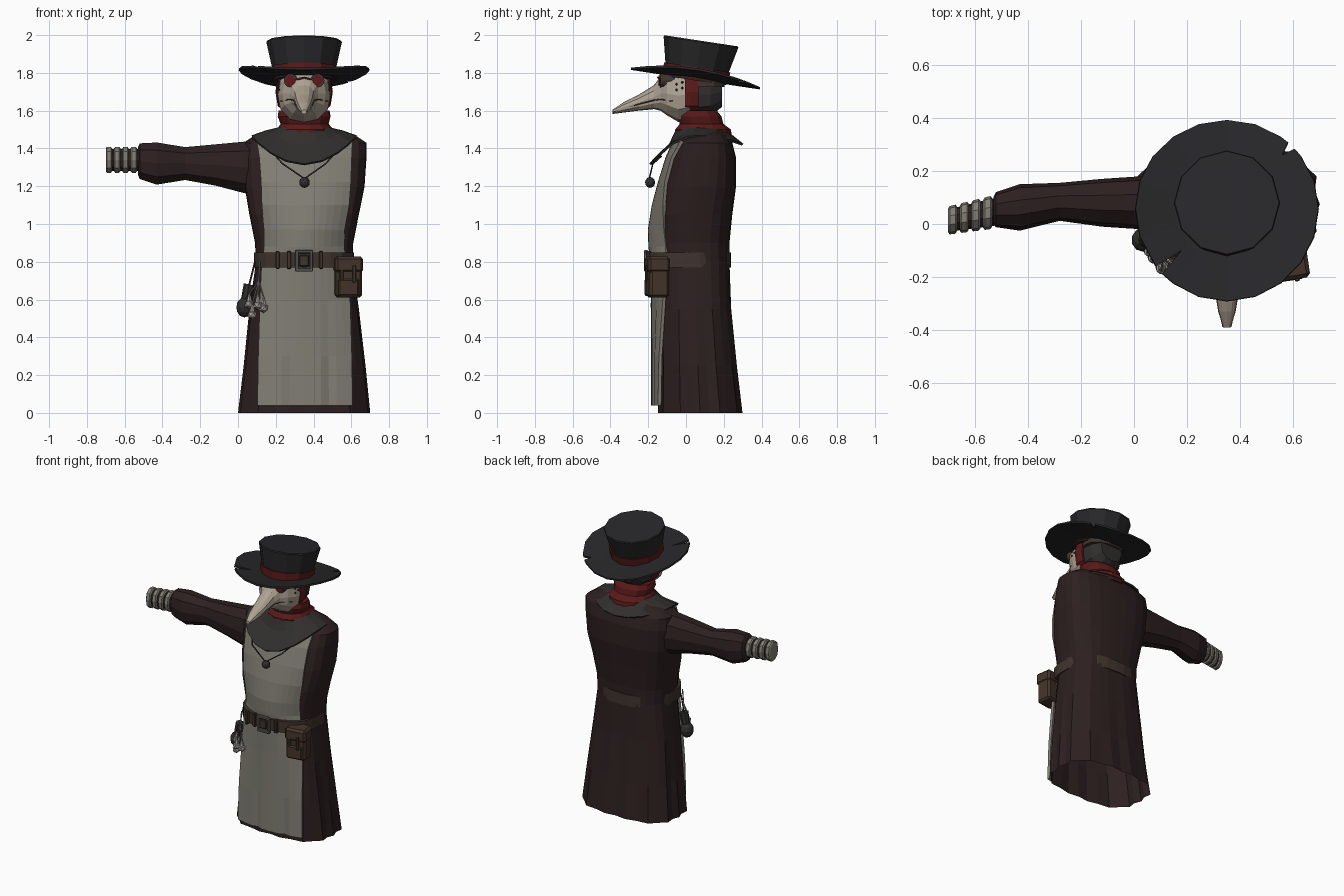
import bpy, bmesh
from math import sin, cos, pi, radians
from mathutils import Matrix, Vector

if "Cube" in bpy.data.objects:
    bpy.data.objects.remove(bpy.data.objects["Cube"])

CX = 0.35  # the body stands off-centre because only one arm is present


def mat(name, r, g, b):
    m = bpy.data.materials.new(name)
    m.diffuse_color = (r, g, b, 1)
    m.use_nodes = True
    m.node_tree.nodes["Principled BSDF"].inputs["Base Color"].default_value = m.diffuse_color
    return m


COAT = mat("coat_cloth", .026, .014, .014)
APRON = mat("apron_cloth", .22, .21, .175)
BONE = mat("mask_leather", .42, .36, .29)
RED = mat("red_cloth", .10, .010, .010)
LENS = mat("red_glass", .13, .008, .010)
HAT = mat("hat_felt", .021, .020, .022)
DARK = mat("dark_cloth", .030, .027, .026)
BELT = mat("belt_leather", .050, .034, .027)
POUCH = mat("pouch_leather", .058, .034, .023)
METAL = mat("dull_metal", .13, .12, .11)
GARLIC = mat("pale_bulb", .36, .33, .30)


def finish(name, bm, material):
    me = bpy.data.meshes.new(name)
    bmesh.ops.recalc_face_normals(bm, faces=bm.faces)
    bm.to_mesh(me)
    bm.free()
    ob = bpy.data.objects.new(name, me)
    bpy.context.collection.objects.link(ob)
    me.materials.append(material)
    return ob


def ring(axis, t, box, n=12, p=2.4):
    """Rounded section inside box (a0, a1, b0, b1), at t along the axis."""
    a0, a1, b0, b1 = box
    pts = []
    for i in range(n):
        c, s = cos(2 * pi * i / n), sin(2 * pi * i / n)
        k = (abs(c) ** p + abs(s) ** p) ** (-1 / p)
        a = (a0 + a1) / 2 + (a1 - a0) / 2 * c * k
        b = (b0 + b1) / 2 + (b1 - b0) / 2 * s * k
        pts.append({"x": (t, a, b), "y": (a, t, b), "z": (a, b, t)}[axis])
    return pts


def loft(name, rings, material, caps=(True, True), closed=True, thick=0):
    bm = bmesh.new()
    rows = [[bm.verts.new(p) for p in r] for r in rings]
    n = len(rows[0])
    for lo, hi in zip(rows, rows[1:]):
        for i in range(n if closed else n - 1):
            j = (i + 1) % n
            bm.faces.new((lo[i], lo[j], hi[j], hi[i]))
    for want, row in zip(caps, (rows[0], rows[-1])):
        if want and closed:
            bm.faces.new(row)
    ob = finish(name, bm, material)
    if thick:
        mod = ob.modifiers.new("thickness", "SOLIDIFY")
        mod.thickness, mod.offset = thick, 0
    return ob


def box(name, loc, size, material, bevel=.01, turn=0):
    bm = bmesh.new()
    bmesh.ops.create_cube(bm, size=1, matrix=Matrix.Diagonal((*size, 1)))
    if bevel:
        bmesh.ops.bevel(bm, geom=bm.edges[:], offset=bevel, segments=1, affect="EDGES")
    ob = finish(name, bm, material)
    ob.location, ob.rotation_euler.z = loc, turn
    return ob


def ball(name, loc, size, material, sub=1):
    bm = bmesh.new()
    bmesh.ops.create_icosphere(bm, subdivisions=sub, radius=1, matrix=Matrix.Diagonal((*size, 1)))
    ob = finish(name, bm, material)
    ob.location = loc
    return ob


def cone(name, a, b, r1, r2, material, n=12):
    a, b = Vector(a), Vector(b)
    bm = bmesh.new()
    bmesh.ops.create_cone(bm, cap_ends=True, segments=n, radius1=r1, radius2=r2, depth=(b - a).length)
    ob = finish(name, bm, material)
    ob.location = (a + b) / 2
    ob.rotation_mode = "QUATERNION"
    ob.rotation_quaternion = (b - a).to_track_quat("Z", "Y")
    return ob


def cord(name, pts, material, r=.005):
    cu = bpy.data.curves.new(name, "CURVE")
    cu.dimensions, cu.bevel_depth, cu.bevel_resolution = "3D", r, 0
    sp = cu.splines.new("POLY")
    sp.points.add(len(pts) - 1)
    for q, p in zip(sp.points, pts):
        q.co = (*p, 1)
    ob = bpy.data.objects.new(name, cu)
    bpy.context.collection.objects.link(ob)
    cu.materials.append(material)
    return ob


# Coat: open at the hem, with pleats fading towards the waist
rings = []
for z, *b in [(0, 0, .70, -.15, .30), (.25, .03, .675, -.145, .27), (.55, .06, .64, -.14, .24),
              (.8, .095, .605, -.14, .23), (.9, .09, .61, -.15, .23), (1.05, .06, .64, -.15, .245),
              (1.2, .035, .67, -.12, .265), (1.35, .025, .68, -.08, .265), (1.43, .03, .68, -.04, .245),
              (1.47, .09, .62, -.01, .22), (1.5, .2, .5, .02, .19)]:
    r, pleat = ring("z", z, b, 28, 3), .05 * max(0, 1 - z / .75)
    mid = Vector((CX, .07, z))
    rings.append([mid + (Vector(p) - mid) * (1 - pleat * (i % 2)) for i, p in enumerate(r)])
loft("coat", rings, COAT, caps=(False, True))

# Apron: a curved sheet down the front, with two folds near the hem
rows = []
for z, xl, xr, yc, ye in [(.04, .105, .605, -.175, -.14), (.3, .11, .60, -.175, -.135), (.6, .12, .59, -.175, -.115),
                          (.8, .13, .575, -.18, -.10), (.88, .145, .555, -.19, -.10), (.97, .145, .56, -.193, -.11),
                          (1.1, .13, .585, -.172, -.115), (1.22, .125, .595, -.14, -.105),
                          (1.35, .115, .60, -.10, -.07), (1.44, .10, .605, -.06, -.02)]:
    row = []
    for i in range(13):
        t = i / 6 - 1
        dent = .016 * max(0, 1 - z / .5) if i in (4, 9) else 0
        row.append((xl + (xr - xl) * i / 12, yc + (ye - yc) * t * t + dent, z))
    rows.append(row)
loft("apron", rows, APRON, closed=False, thick=.018)

# Single outstretched sleeve and wrapped wrist
loft("sleeve", [ring("x", x, b, 10, 2.3) for x, *b in [
    (.12, -.02, .18, 1.14, 1.45), (.03, -.02, .18, 1.16, 1.44), (-.12, -.01, .17, 1.20, 1.425),
    (-.28, .012, .155, 1.23, 1.41), (-.43, -.025, .15, 1.205, 1.435), (-.52, -.012, .12, 1.235, 1.43),
    (-.53, 0, .10, 1.26, 1.41)]], COAT)


def wrist(x, grow):
    t = (-.53 - x) / .17
    c, h = .045 - .032 * t, .052 - .01 * t + grow
    return ring("x", x, (c - h, c + h, 1.28 - grow, 1.40 + grow), 10, 2.3)


loft("wrist", [wrist(-.5, 0), wrist(-.698, 0)], COAT)
for i in range(4):
    x = -.535 - i * .044
    loft("wrist_wrap", [wrist(x, .003), wrist(x - .006, .011), wrist(x - .027, .011), wrist(x - .033, .003)], APRON)

# Scarf and shoulder mantle
loft("scarf", [ring("z", z, b, 14, 2.2) for z, *b in [
    (1.44, .20, .50, -.06, .25), (1.5, .205, .505, -.06, .24), (1.53, .225, .48, -.035, .20),
    (1.57, .21, .49, -.045, .19), (1.6, .215, .485, -.03, .165)]], RED)
rings = []
for rx, ry, cy, z, drop, back in [(.14, .125, .08, 1.505, 0, 0), (.205, .155, .07, 1.49, .07, .01),
                                  (.28, .245, .055, 1.465, .15, .045)]:
    r = []
    for i in range(18):
        a = 2 * pi * i / 18 - pi / 2
        s = sin(a)
        r.append((CX + rx * cos(a), cy + ry * s, z - (drop if s < 0 else back) * s * s))
    rings.append(r)
loft("shoulder_mantle", rings, DARK, caps=(False, False), thick=.012)

# Head, hood and strap
loft("head_back", [ring("y", y, (CX - h, CX + h, z0, z1), 12) for y, h, z0, z1 in [
    (.04, .135, 1.55, 1.82), (.13, .125, 1.57, 1.80), (.19, .085, 1.62, 1.78)]], DARK)
loft("hood_edge", [ring("y", y, (CX - h, CX + h, 1.56, 1.84), 12, 2.6) for y, h in [
    (-.005, .146), (.03, .152), (.065, .146)]], RED)
loft("head_strap", [ring("z", z, (.205, .495, 0, .205), 14) for z in (1.725, 1.765)], BELT)

# Beaked mask
loft("beaked_mask", [ring("y", y, (CX - h, CX + h, z0, z1), 12) for y, h, z0, z1 in [
    (.02, .142, 1.55, 1.83), (-.04, .138, 1.54, 1.82), (-.10, .115, 1.575, 1.805), (-.135, .075, 1.60, 1.78),
    (-.17, .056, 1.608, 1.735), (-.25, .046, 1.60, 1.685), (-.33, .033, 1.59, 1.645), (-.39, .014, 1.582, 1.605)]], BONE)
for s in (-1, 1):
    x = CX + s * .068
    cone("goggle_rim", (x, -.06, 1.76), (x + s * .004, -.138, 1.76), .038, .036, BELT)
    cone("goggle_lens", (x, -.07, 1.76), (x + s * .004, -.145, 1.76), .028, .026, LENS)
    cord("beak_seam", [(CX + s * .125, -.07, 1.65), (CX + s * .078, -.135, 1.66), (CX + s * .057, -.17, 1.655),
                       (CX + s * .045, -.25, 1.635), (CX + s * .014, -.388, 1.593)], BELT, .003)
    for y, z in [(-.02, 1.75), (-.02, 1.72), (-.05, 1.74), (-.05, 1.71)]:
        ball("mask_stud", (CX + s * (.137 + y * .05), y, z), (.007,) * 3, DARK)
cord("goggle_bridge", [(.31, -.14, 1.765), (CX, -.15, 1.775), (.39, -.14, 1.765)], BELT)

# Hat: local frame tilted backwards, brim curled up at the sides with two tears
notches = {45: .295, 222: .23}
outline = [(a, .345) for a in range(0, 360, 18) if all(abs(a - k) > 7 for k in notches)]
for k, depth in notches.items():
    outline += [(k - 3, .345), (k, depth), (k + 3, .345)]
outline.sort()
brim = []
for f, inner in ((0, .10), (0, .20), (1, 0)):
    r = []
    for a, rad in outline:
        d, c = rad if f else inner, cos(radians(a))
        r.append((d * c, d * sin(radians(a)), .05 * (c * d / .345) ** 2))
    brim.append(r)


def disc(z, r):
    return ring("z", z, (-r, r, -r, r), 12, 2)


hat = [loft("hat_brim", brim, HAT, caps=(False, False), thick=.012),
       loft("hat_crown", [disc(-.01, .165), disc(.06, .17), disc(.195, .2), disc(.202, .196)], HAT),
       loft("hat_band", [disc(.0, .173), disc(.06, .178)], RED)]
for ob in hat:
    ob.location, ob.rotation_euler.x = (CX, .05, 1.77), radians(-8.6)

# Pendant on its cord
cord("pendant_cord", [(.20, -.13, 1.36), (.235, -.175, 1.32), (.352, -.195, 1.24), (.465, -.175, 1.32), (.50, -.13, 1.36)], DARK)
ball("pendant", (.352, -.19, 1.22), (.029, .027, .029), DARK, 2)

# Belt, buckle and keepers
loft("belt", [ring("z", z, (.085, .615, -.205, .238), 24, 2.5) for z in (.77, .85)], BELT)
for z in (.757, .853):
    box("buckle_bar", (CX, -.212, z), (.095, .022, .018), METAL, .004)
for x in (.312, .388):
    box("buckle_side", (x, -.212, .805), (.018, .022, .11), METAL, .004)
box("buckle_prong", (CX, -.212, .805), (.05, .018, .06), BELT, .004)
for x in (.21, .27, .44):
    box("belt_keeper", (x, -.198, .81), (.022, .026, .094), BELT, .004)

# Belt pouch
box("pouch_body", (.582, -.15, .70), (.14, .105, .18), POUCH, .014, .15)
box("pouch_flap", (.582, -.152, .785), (.15, .118, .085), POUCH, .014, .15)
box("pouch_pocket", (.585, -.203, .665), (.11, .022, .09), POUCH, .008, .15)
for x in (.55, .615):
    box("pouch_strap", (x, -.21, .735), (.018, .012, .09), BELT, .003, .15)

# Hanging bulbs and small bag at the other hip
for x, y, z in [(.075, -.125, .52), (.135, -.15, .555), (.105, -.165, .57), (.06, -.10, .575)]:
    ball("garlic_bulb", (x, y, z), (.027, .027, .026), GARLIC)
    cone("garlic_tip", (x, y, z + .015), (x, y, z + .06), .016, .004, GARLIC, 6)
    cord("garlic_string", [(x, y, z + .055), (.11, -.13, .70), (.115, -.125, .80)], GARLIC, .004)
ball("hip_bag", (.035, -.06, .56), (.045, .045, .055), DARK, 2)
cone("hip_bag_neck", (.04, -.06, .59), (.06, -.06, .68), .026, .03, DARK, 8)
cord("hip_bag_string", [(.055, -.06, .66), (.09, -.07, .80)], BELT)
